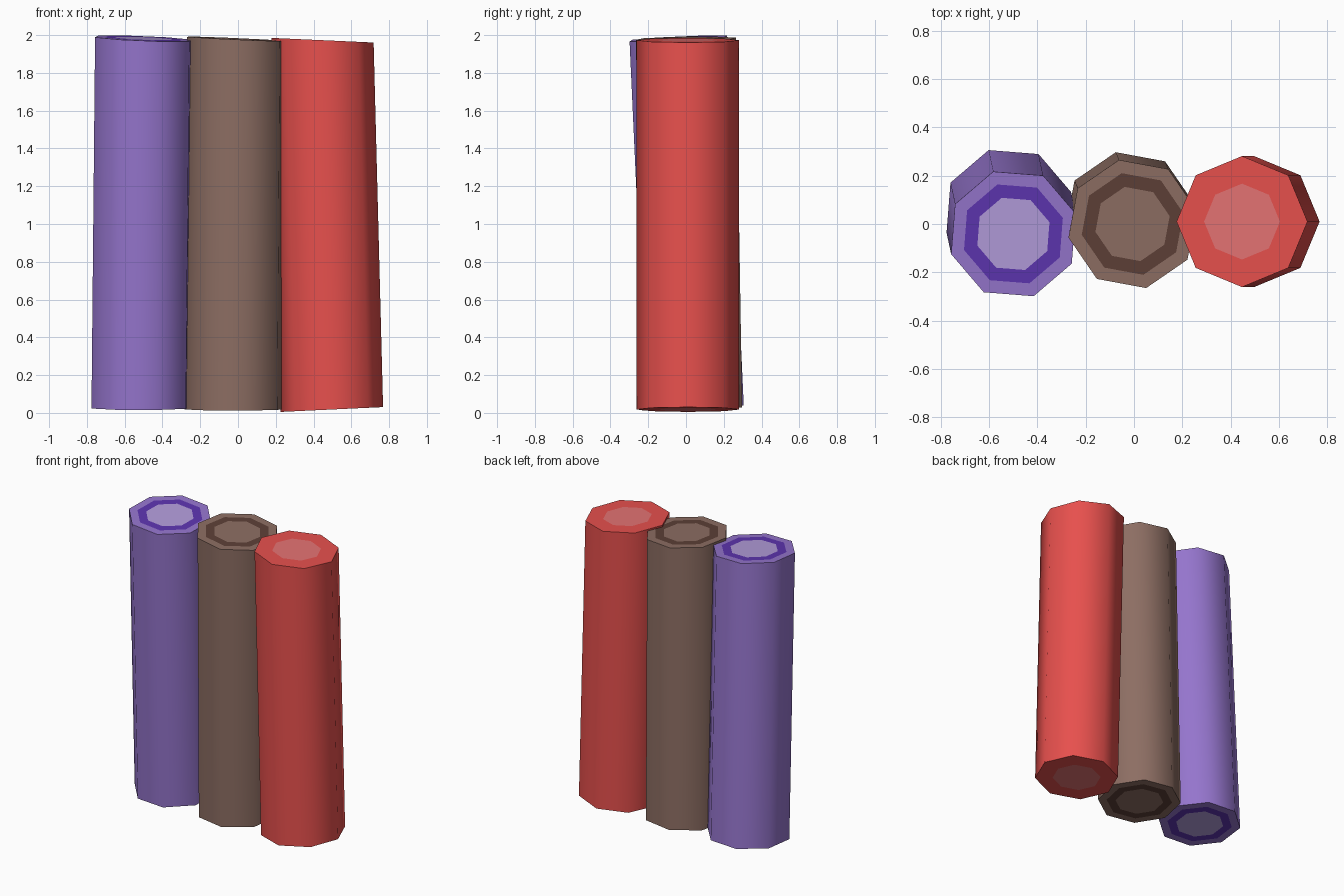
import bpy, bmesh, math

if "Cube" in bpy.data.objects:
    bpy.data.objects.remove(bpy.data.objects["Cube"])

SIDES = 8


def material(name, rgb):
    """Flat material from 0-255 display values."""
    def linear(v):
        v /= 255
        return v / 12.92 if v <= 0.04045 else ((v + 0.055) / 1.055) ** 2.4
    mat = bpy.data.materials.new(name)
    mat.diffuse_color = [linear(v) for v in rgb] + [1]
    mat.use_nodes = True
    mat.node_tree.nodes["Principled BSDF"].inputs["Base Color"].default_value = mat.diffuse_color
    return mat


red = material("red", (239, 83, 80))
pink = material("pale red", (229, 115, 115))
brown = material("brown", (141, 110, 99))
dark_brown = material("dark brown", (93, 64, 55))
purple = material("purple", (149, 117, 205))
violet = material("deep violet", (94, 53, 177))
lilac = material("lilac", (179, 157, 219))


def rod(name, bottom, top, slope_bottom, slope_top, turn, mats):
    """Leaning eight-sided rod; each end has a rim, a ring and a core."""
    bm = bmesh.new()

    def ring(centre, slope, radius):
        verts = []
        for i in range(SIDES):
            a = math.radians(turn) + i * math.tau / SIDES
            dx, dy = radius * math.cos(a), radius * math.sin(a)
            verts.append(bm.verts.new((centre[0] + dx, centre[1] + dy,
                                       centre[2] + slope[0] * dx + slope[1] * dy)))
        return verts

    def band(a, b, index, smooth=False):
        for i in range(SIDES):
            j = (i + 1) % SIDES
            face = bm.faces.new((a[i], a[j], b[j], b[i]))
            face.material_index = index
            face.smooth = smooth

    # End caps: rim, coloured ring, coloured core
    rims = []
    for centre, slope in ((bottom, slope_bottom), (top, slope_top)):
        outer, middle, inner = [ring(centre, slope, r) for r in (0.271, 0.215, 0.157)]
        band(outer, middle, 0)
        band(middle, inner, 1)
        bm.faces.new(inner).material_index = 2
        rims.append(outer)

    # Long smooth side, with sharp edges at the caps
    band(rims[0], rims[1], 0, True)
    for edge in bm.edges:
        if len({f.smooth for f in edge.link_faces}) > 1:
            edge.smooth = False
    bmesh.ops.recalc_face_normals(bm, faces=bm.faces)

    mesh = bpy.data.meshes.new(name)
    bm.to_mesh(mesh)
    bm.free()
    for mat in mats:
        mesh.materials.append(mat)
    obj = bpy.data.objects.new(name, mesh)
    bpy.context.collection.objects.link(obj)


# Three rods side by side
rod("left_rod", (-0.518, 0.048, 0.027), (-0.499, -0.041, 1.982),
    (0.0, 0.045), (-0.04, 0.047), 18, (purple, violet, lilac))
rod("middle_rod", (-0.019, 0.032, 0.02), (-0.006, 0.0, 1.98),
    (0.0, 0.03), (-0.045, 0.015), 12, (brown, dark_brown, brown))
rod("right_rod", (0.497, 0.01, 0.018), (0.447, 0.01, 1.973),
    (0.047, 0.0), (-0.045, 0.0), 0, (red, red, pink))
